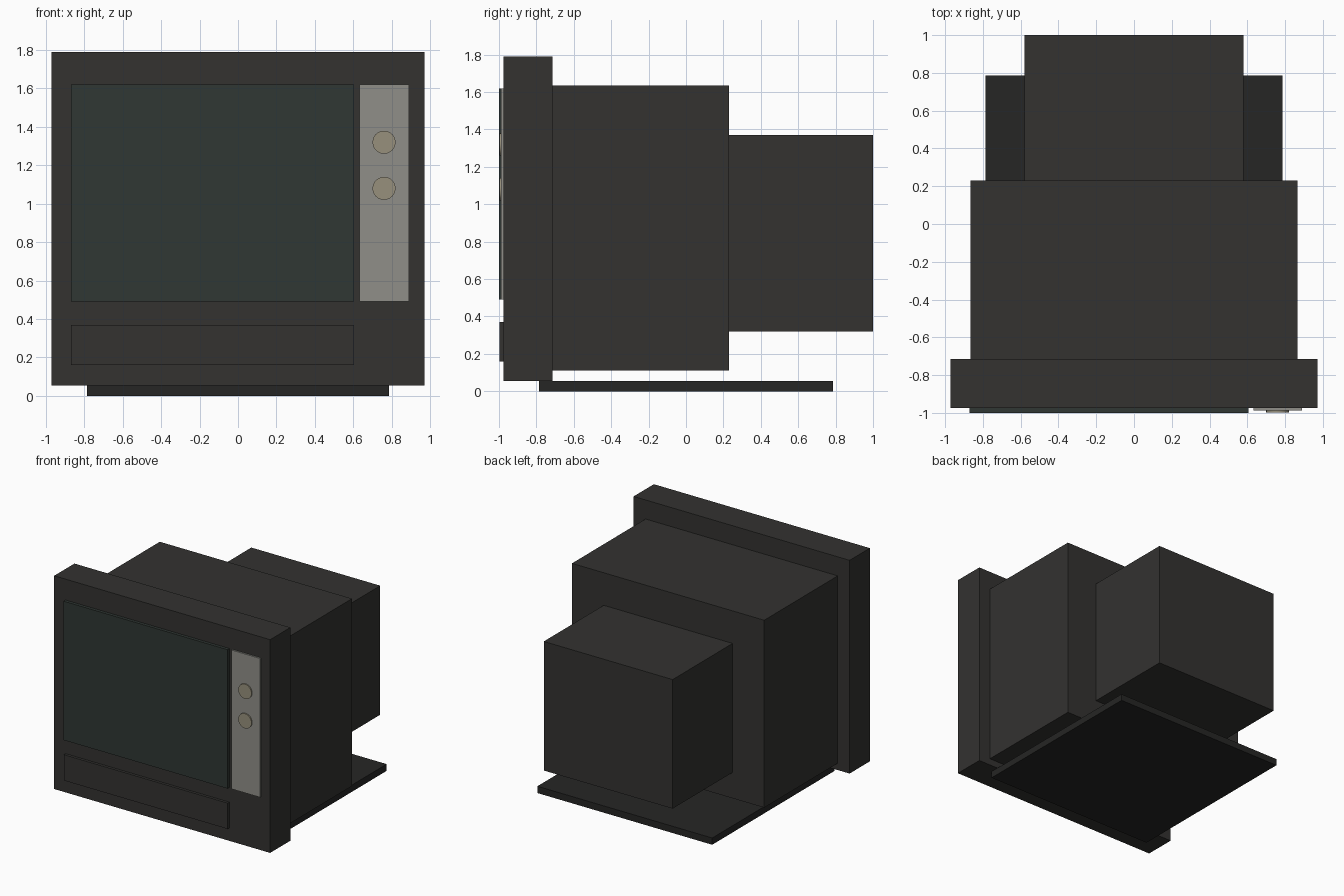
import bpy
from math import radians

if "Cube" in bpy.data.objects:
    bpy.data.objects.remove(bpy.data.objects["Cube"])


def material(name, r, g, b):
    m = bpy.data.materials.new(name)
    m.diffuse_color = (r, g, b, 1)
    m.use_nodes = True
    m.node_tree.nodes["Principled BSDF"].inputs["Base Color"].default_value = m.diffuse_color
    return m


CASE = material("dark_plastic", 0.033, 0.032, 0.030)
BASE = material("base_plastic", 0.019, 0.019, 0.018)
GLASS = material("screen_glass", 0.029, 0.038, 0.033)
PANEL = material("grey_panel", 0.28, 0.275, 0.25)
KNOB = material("knob_tan", 0.31, 0.28, 0.20)


def box(name, x, y, z, mat):
    """Box given by its (min, max) range on each axis."""
    bpy.ops.mesh.primitive_cube_add(size=1, location=[(a + b) / 2 for a, b in (x, y, z)])
    ob = bpy.context.object
    ob.name = name
    ob.scale = [b - a for a, b in (x, y, z)]
    bpy.ops.object.transform_apply(location=False, rotation=False, scale=True)
    ob.data.materials.append(mat)
    return ob


# Cabinet: front frame, main body, tube housing and base plate
FRONT = -0.975
box("front_frame", (-0.972, 0.972), (FRONT, -0.715), (0.055, 1.79), CASE)
box("main_body", (-0.865, 0.865), (-0.715, 0.23), (0.11, 1.635), CASE)
box("tube_housing", (-0.58, 0.58), (0.23, 1.0), (0.32, 1.37), CASE)
box("base_plate", (-0.787, 0.787), (-0.787, 0.787), (0.0, 0.055), BASE)

# Thin panels on the front face
box("screen", (-0.87, 0.605), (-1.0, FRONT), (0.49, 1.62), GLASS)
box("lower_panel", (-0.87, 0.605), (-0.997, FRONT), (0.16, 0.37), CASE)
box("control_panel", (0.632, 0.89), (-0.988, FRONT), (0.49, 1.62), PANEL)

# Two round dials on the control panel
for label, z in (("upper", 1.32), ("lower", 1.08)):
    bpy.ops.mesh.primitive_cylinder_add(
        vertices=24, radius=0.06, depth=0.02,
        location=(0.76, -0.987, z), rotation=(radians(90), 0, 0))
    dial = bpy.context.object
    dial.name = label + "_dial"
    dial.data.materials.append(KNOB)
    bpy.ops.object.shade_smooth_by_angle()
